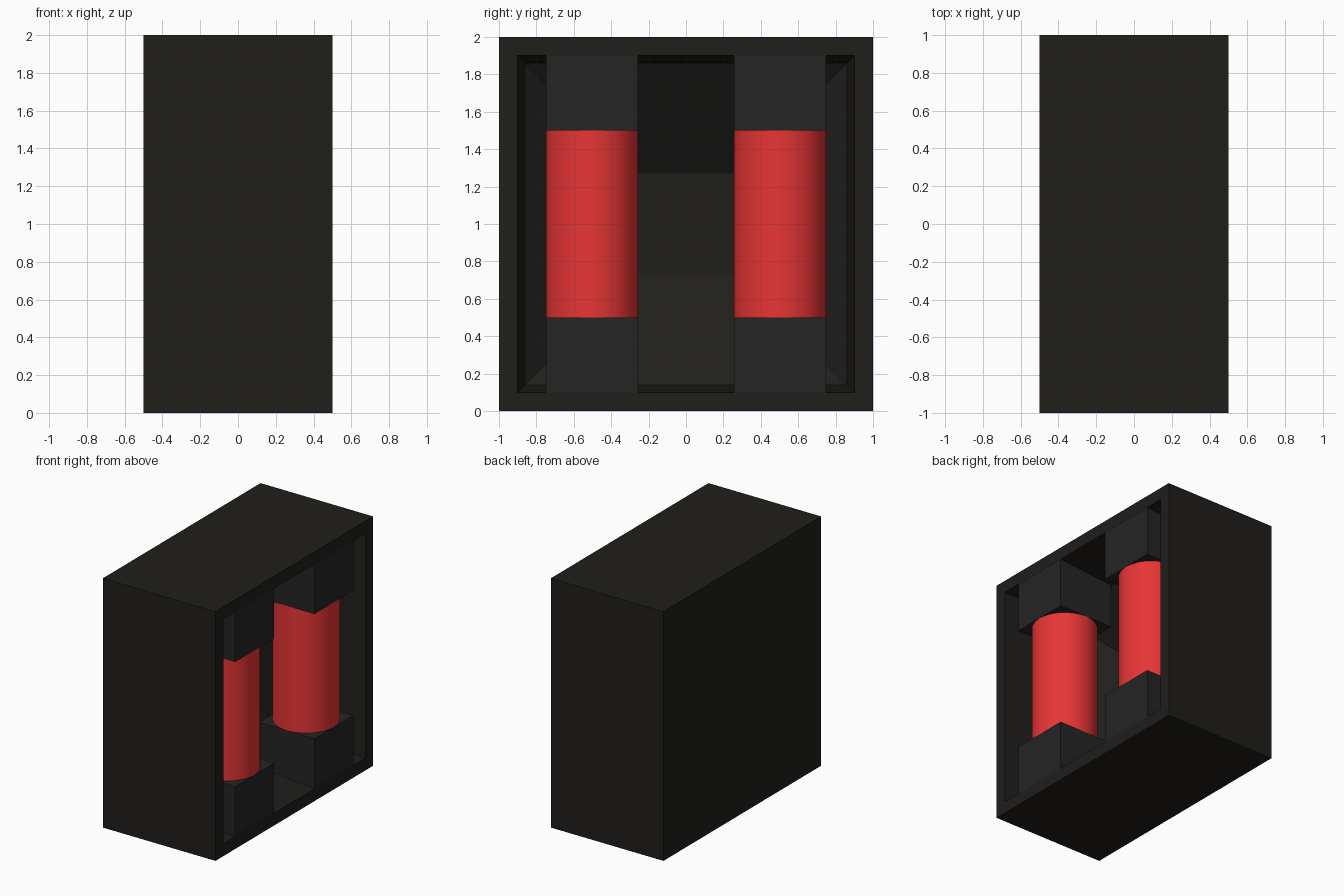
import bpy, bmesh, math

if "Cube" in bpy.data.objects:
    bpy.data.objects.remove(bpy.data.objects["Cube"])


def material(name, rgb):
    m = bpy.data.materials.new(name)
    m.diffuse_color = (*rgb, 1)
    m.use_nodes = True
    m.node_tree.nodes["Principled BSDF"].inputs["Base Color"].default_value = m.diffuse_color
    return m


case_black = material("case_black", (0.014, 0.013, 0.011))
block_grey = material("block_grey", (0.018, 0.018, 0.019))
red = material("red", (0.8, 0.035, 0.035))

# Housing: a box whose +x side is inset, sunk straight, then tapered to a small back panel
bm = bmesh.new()
bmesh.ops.create_cube(bm, size=1)
for v in bm.verts:
    v.co.y *= 2
    v.co.z = v.co.z * 2 + 1
opening = max(bm.faces, key=lambda f: f.calc_center_median().x)
bmesh.ops.inset_region(bm, faces=[opening], thickness=0.14)


def sink(face, x, half):
    """Extrude a face to depth x and resize it to a square of the given half size."""
    new = bmesh.ops.extrude_discrete_faces(bm, faces=[face])["faces"][0]
    for v in new.verts:
        v.co.x = x
        v.co.y = math.copysign(half, v.co.y)
        v.co.z = 1 + math.copysign(half, v.co.z - 1)
    return new


recess = sink(opening, 0.0, 0.86)
sink(recess, -0.4, 0.27)
bmesh.ops.recalc_face_normals(bm, faces=bm.faces)
mesh = bpy.data.meshes.new("housing")
bm.to_mesh(mesh)
bm.free()
housing = bpy.data.objects.new("housing", mesh)
bpy.context.collection.objects.link(housing)
mesh.materials.append(case_black)

# Two red cylinders, each held between a lower and an upper block
R, X, Y = 0.246, 0.253, 0.503
for side, y in (("left", -Y), ("right", Y)):
    bpy.ops.mesh.primitive_cylinder_add(vertices=32, radius=R, depth=1.0, location=(X, y, 1))
    rod = bpy.context.object
    rod.name = side + "_cylinder"
    rod.data.materials.append(red)
    bpy.ops.object.shade_smooth_by_angle(angle=math.radians(30))
    for level, z in (("lower", 0.5 - R), ("upper", 1.5 + R)):
        bpy.ops.mesh.primitive_cube_add(size=2 * R, location=(X, y, z))
        block = bpy.context.object
        block.name = f"{side}_{level}_block"
        block.data.materials.append(block_grey)
